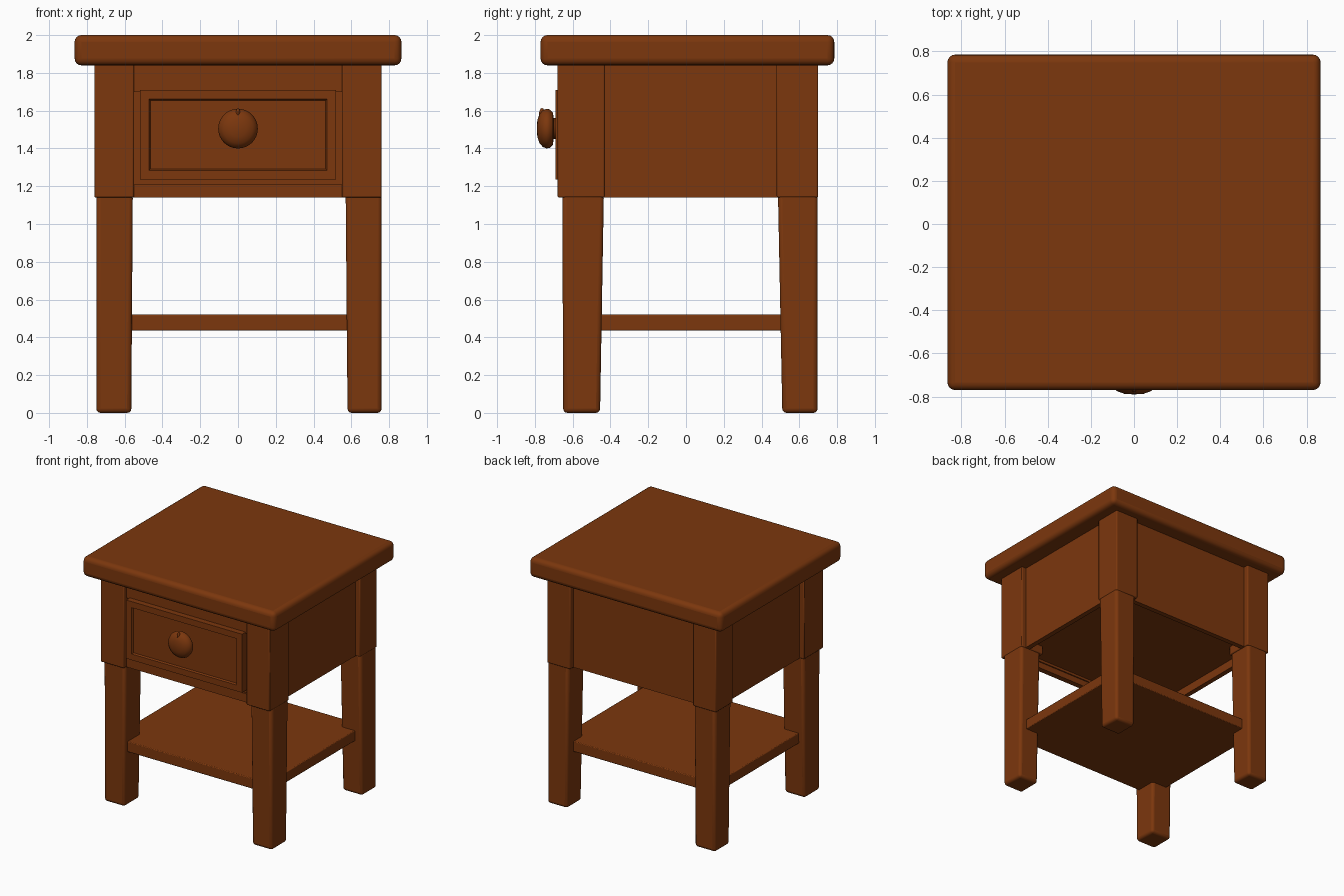
import bpy, bmesh, math

if "Cube" in bpy.data.objects:
    bpy.data.objects.remove(bpy.data.objects["Cube"])

wood = bpy.data.materials.new("brown wood")
wood.diffuse_color = (0.2, 0.038, 0.004, 1)
wood.use_nodes = True
wood.node_tree.nodes["Principled BSDF"].inputs["Base Color"].default_value = wood.diffuse_color


def finish(name, bm, bevel=0.0, segments=2):
    """Turn a bmesh into a named wooden object with optional rounded edges."""
    bmesh.ops.recalc_face_normals(bm, faces=bm.faces[:])
    me = bpy.data.meshes.new(name)
    bm.to_mesh(me)
    bm.free()
    me.materials.append(wood)
    ob = bpy.data.objects.new(name, me)
    bpy.context.collection.objects.link(ob)
    if bevel:
        mod = ob.modifiers.new("round edges", 'BEVEL')
        mod.width = bevel
        mod.segments = segments
        mod.limit_method = 'ANGLE'
    bpy.ops.object.select_all(action='DESELECT')
    bpy.context.view_layer.objects.active = ob
    ob.select_set(True)
    bpy.ops.object.shade_smooth_by_angle(angle=math.radians(35))
    return ob


def box_mesh(x, y, z, foot=None):
    """Box from (min, max) ranges; foot gives other x, y ranges at the bottom."""
    fx, fy = foot or (x, y)
    bm = bmesh.new()
    bmesh.ops.create_cube(bm, size=1)
    for v in bm.verts:
        top = v.co.z > 0
        rx, ry = (x, y) if top else (fx, fy)
        v.co = (rx[v.co.x > 0], ry[v.co.y > 0], z[top])
    return bm


def box(name, x, y, z, bevel=0.0, segments=2, foot=None):
    return finish(name, box_mesh(x, y, z, foot), bevel, segments)


# Table top with rounded edges
box("table_top", (-0.865, 0.865), (-0.77, 0.785), (1.84, 2.0), 0.036, 4)

# Legs: square upper block and slightly tapered lower leg
leg_x = {"left": ((-0.76, -0.55), (-0.75, -0.557), (-0.75, -0.565)),
         "right": ((0.55, 0.76), (0.57, 0.76), (0.58, 0.76))}
leg_y = {"front": ((-0.68, -0.43), (-0.655, -0.435), (-0.65, -0.455)),
         "back": ((0.48, 0.70), (0.487, 0.697), (0.51, 0.697))}
for side, xs in leg_x.items():
    for end, ys in leg_y.items():
        box(f"{end}_{side}_leg_block", xs[0], ys[0], (1.14, 1.85), 0.008)
        box(f"{end}_{side}_leg", xs[1], ys[1], (0.0, 1.16), 0.022, 3,
            foot=(xs[2], ys[2]))

# Side and back panels, set back from the leg faces
box("left_side_panel", (-0.72, -0.68), (-0.50, 0.55), (1.14, 1.85))
box("right_side_panel", (0.68, 0.72), (-0.50, 0.55), (1.14, 1.85))
box("back_panel", (-0.60, 0.60), (0.615, 0.655), (1.14, 1.85))
box("case_floor", (-0.69, 0.69), (-0.62, 0.63), (1.21, 1.23))

# Front rails around the drawer opening
box("upper_front_rail", (-0.60, 0.60), (-0.645, -0.60), (1.70, 1.85))
box("lower_front_rail", (-0.60, 0.60), (-0.645, -0.60), (1.14, 1.21))
box("drawer_backing", (-0.60, 0.60), (-0.63, -0.59), (1.19, 1.72))

# Drawer front with a recessed panel
bm = box_mesh((-0.52, 0.52), (-0.692, -0.62), (1.235, 1.71))
bm.normal_update()
front = min(bm.faces, key=lambda f: f.calc_center_median().y)
bmesh.ops.inset_region(bm, faces=[front], thickness=0.07)
bmesh.ops.inset_region(bm, faces=[front], thickness=0.01, depth=-0.014)
finish("drawer_front", bm)

# Round knob: profile (radius, y) spun around the y axis
profile = [(0.06, -0.66), (0.055, -0.70), (0.085, -0.705), (0.102, -0.722),
           (0.105, -0.738), (0.097, -0.758), (0.078, -0.775),
           (0.045, -0.787), (0.0, -0.79)]
bm = bmesh.new()
verts = [bm.verts.new((r, y, 1.505)) for r, y in profile]
edges = [bm.edges.new(p) for p in zip(verts, verts[1:])]
bmesh.ops.spin(bm, geom=verts + edges, cent=(0, 0, 1.505), axis=(0, 1, 0),
               angle=math.tau, steps=32)
bmesh.ops.remove_doubles(bm, verts=bm.verts[:], dist=0.0005)
finish("drawer_knob", bm)

# Small raised nub at the top of the knob
bm = bmesh.new()
bmesh.ops.create_uvsphere(bm, u_segments=12, v_segments=8, radius=1)
for v in bm.verts:
    v.co = (v.co.x * 0.012, -0.762 + v.co.y * 0.016, 1.58 + v.co.z * 0.034)
finish("knob_nub", bm)

# Lower shelf held between the legs
box("lower_shelf", (-0.70, 0.70), (-0.615, 0.62), (0.435, 0.52), 0.006)
